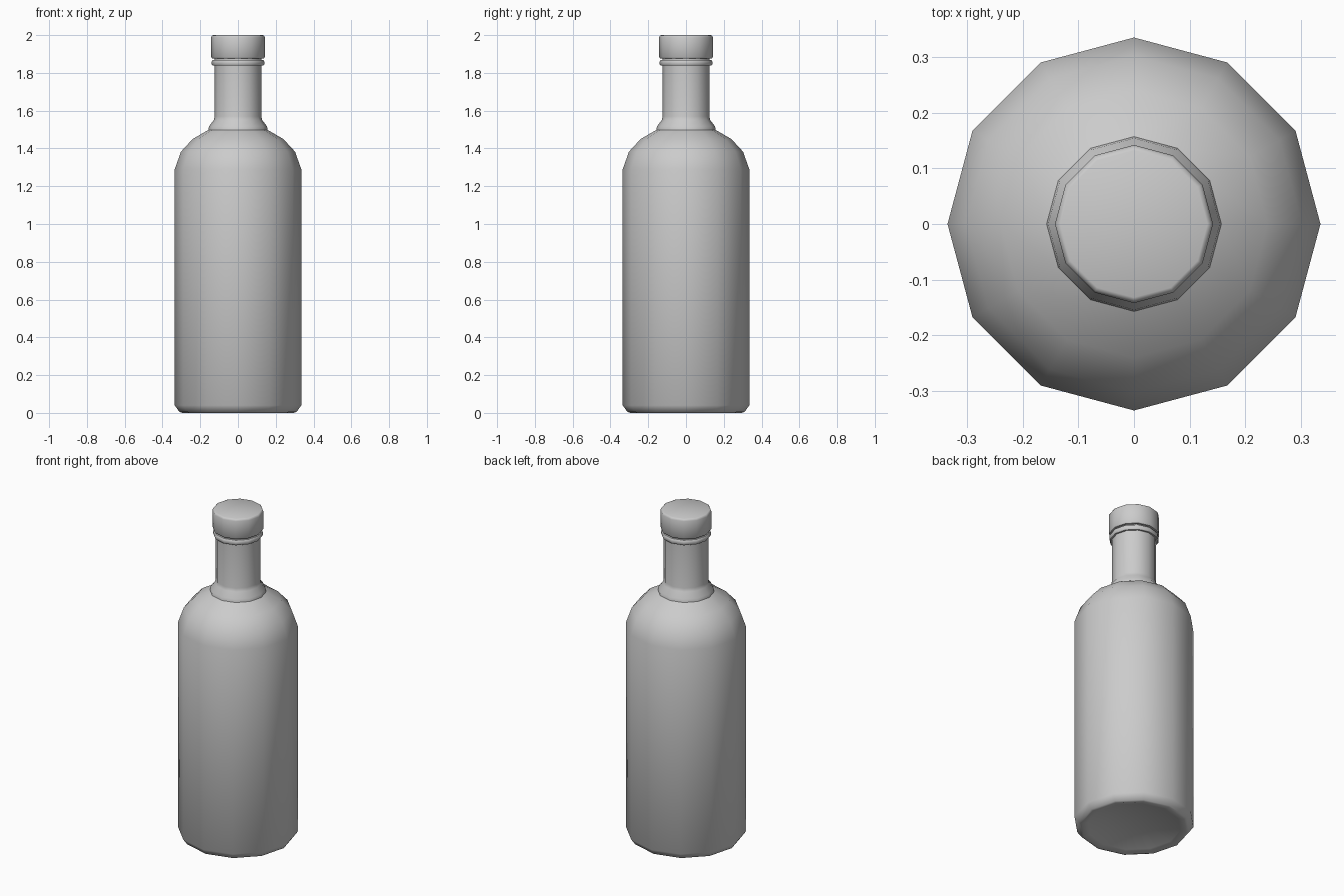
import bpy, bmesh
from math import cos, sin, tau, radians

if "Cube" in bpy.data.objects:
    bpy.data.objects.remove(bpy.data.objects["Cube"])

SIDES = 12


def lathe(name, profile, angle=50):
    """Spin (radius, z) points around z; radius 0 makes a pole."""
    bm = bmesh.new()
    rings = []
    for r, z in profile:
        n = 1 if r == 0 else SIDES
        rings.append([bm.verts.new((r * cos(tau * i / SIDES), r * sin(tau * i / SIDES), z))
                      for i in range(n)])
    for a, b in zip(rings, rings[1:]):
        for i in range(SIDES):
            j = (i + 1) % SIDES
            quad = [a[i % len(a)], a[j % len(a)], b[j % len(b)], b[i % len(b)]]
            bm.faces.new(list(dict.fromkeys(quad)))
    bmesh.ops.recalc_face_normals(bm, faces=bm.faces)
    mesh = bpy.data.meshes.new(name)
    bm.to_mesh(mesh)
    bm.free()
    ob = bpy.data.objects.new(name, mesh)
    bpy.context.collection.objects.link(ob)
    bpy.ops.object.select_all(action='DESELECT')
    ob.select_set(True)
    bpy.context.view_layer.objects.active = ob
    bpy.ops.object.shade_smooth_by_angle(angle=radians(angle))
    return ob


# Glass body with hollowed base, rounded shoulder, collar, neck and lip ring
lathe("bottle", [
    (0, 0.045), (0.16, 0.035), (0.26, 0.01), (0.295, 0), (0.31, 0.005),
    (0.335, 0.04), (0.335, 1.29), (0.302, 1.383), (0.24, 1.45),
    (0.157, 1.498), (0.154, 1.517), (0.128, 1.55), (0.124, 1.57),
    (0.124, 1.838), (0.134, 1.838), (0.139, 1.845), (0.139, 1.86),
    (0.134, 1.868), (0.124, 1.868), (0.124, 1.885), (0, 1.885)])

# Stopper cap with a small bevel at both rims
lathe("cap", [
    (0, 1.877), (0.137, 1.877), (0.142, 1.884), (0.142, 1.988),
    (0.138, 1.997), (0.132, 2.0), (0, 2.0)])
